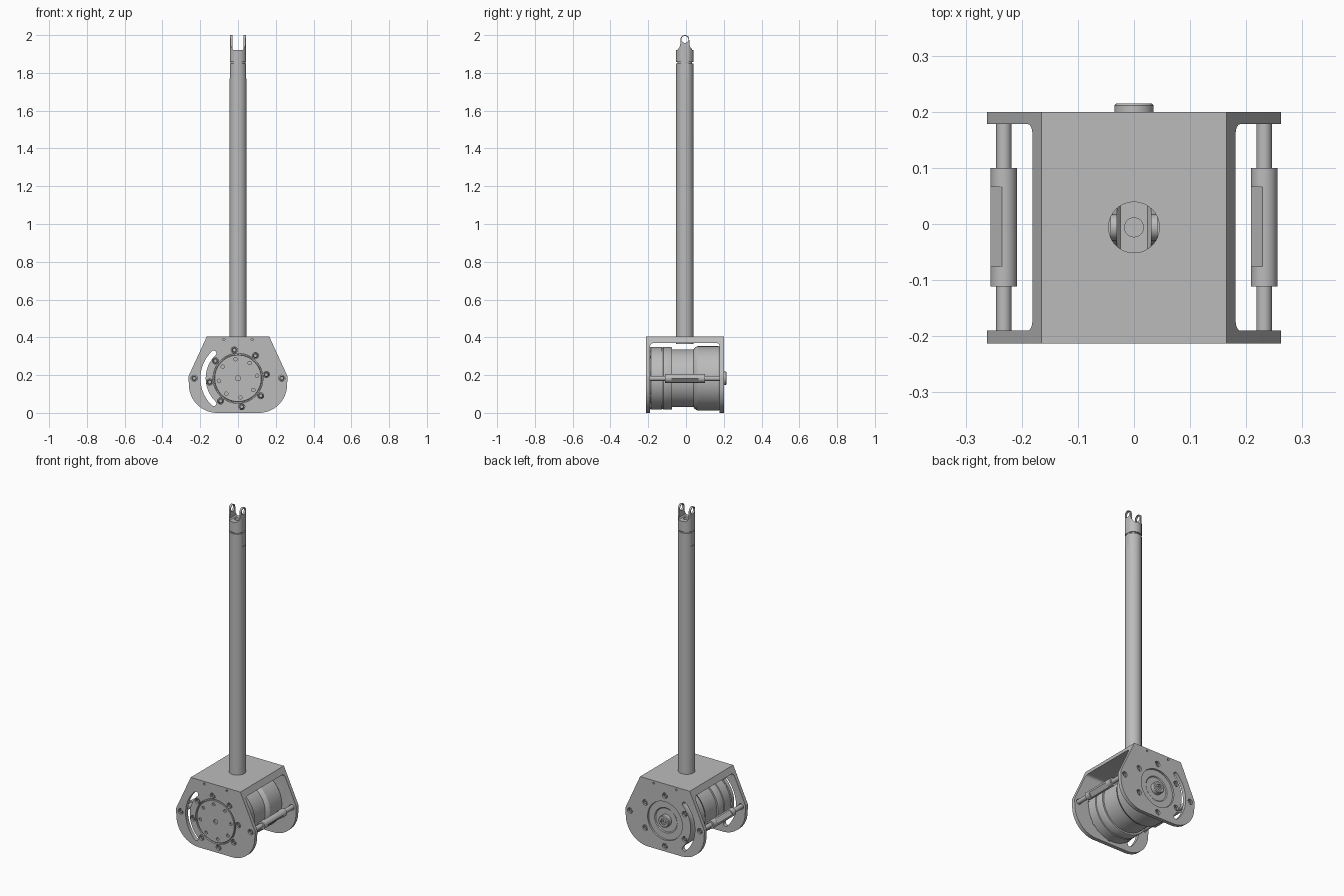
import bpy, bmesh
from math import sin, cos, pi, radians
from mathutils import Matrix, Vector

if "Cube" in bpy.data.objects:
    bpy.data.objects.remove(bpy.data.objects["Cube"], do_unlink=True)

GREY = (0.5, 0.5, 0.5, 1)
metal = bpy.data.materials.new("grey metal")
metal.use_nodes = True
metal.diffuse_color = GREY
metal.node_tree.nodes["Principled BSDF"].inputs["Base Color"].default_value = GREY

AXLE = 0.183           # height of the motor axis
FRONT, BACK = -0.213, 0.2
TO_Y = Matrix.Rotation(-pi / 2, 4, 'X')


def finish(name, bm):
    bmesh.ops.recalc_face_normals(bm, faces=bm.faces)
    me = bpy.data.meshes.new(name)
    bm.to_mesh(me)
    bm.free()
    me.materials.append(metal)
    me.shade_smooth()
    me.set_sharp_from_angle(angle=radians(30))
    ob = bpy.data.objects.new(name, me)
    bpy.context.collection.objects.link(ob)
    return ob


def add_lathe(bm, profile, at, matrix=Matrix(), steps=48):
    """Revolve (radius, position) pairs around the z axis, then place them."""
    part = bmesh.new()
    vs = [part.verts.new((r, 0, t)) for r, t in profile]
    es = [part.edges.new(p) for p in zip(vs, vs[1:])]
    bmesh.ops.spin(part, geom=vs + es, cent=(0, 0, 0), axis=(0, 0, 1),
                   angle=2 * pi, steps=steps)
    bmesh.ops.remove_doubles(part, verts=part.verts, dist=1e-5)
    bmesh.ops.recalc_face_normals(part, faces=part.faces)
    part.transform(Matrix.Translation(at) @ matrix)
    tmp = bpy.data.meshes.new("tmp")
    part.to_mesh(tmp)
    part.free()
    bm.from_mesh(tmp)
    bpy.data.meshes.remove(tmp)


def lathe(name, profile, at=(0, 0, 0), matrix=Matrix(), steps=48):
    bm = bmesh.new()
    add_lathe(bm, profile, at, matrix, steps)
    return finish(name, bm)


def rod(r, a, b):
    return [(0, a), (r, a), (r, b), (0, b)]


def add_prism(bm, points, a, b, axis='y'):
    """Extrude a side outline between two positions along x or y."""
    place = (lambda u, v: (u, a, v)) if axis == 'y' else (lambda u, v: (a, u, v))
    face = bm.faces.new([bm.verts.new(place(u, v)) for u, v in points])
    new = bmesh.ops.extrude_face_region(bm, geom=[face])["geom"]
    shift = Vector((0, b - a, 0) if axis == 'y' else (b - a, 0, 0))
    bmesh.ops.translate(bm, verts=[g for g in new if isinstance(g, bmesh.types.BMVert)], vec=shift)


def add_box(bm, centre, size, rot=Matrix()):
    bmesh.ops.create_cube(bm, size=1, matrix=Matrix.Translation(centre) @ rot @ Matrix.Diagonal((*size, 1)))


def arc(cx, cz, r, start, end, n):
    return [(cx + r * cos(radians(start + (end - start) * i / n)),
             cz + r * sin(radians(start + (end - start) * i / n))) for i in range(n + 1)]


def cut(ob, bm, operation='DIFFERENCE'):
    """Apply a boolean and discard the cutter."""
    tool = finish("cutter", bm)
    tool.hide_render = True
    mod = ob.modifiers.new("cut", 'BOOLEAN')
    mod.operation, mod.solver, mod.object = operation, 'EXACT', tool
    dg = bpy.context.evaluated_depsgraph_get()
    me = bpy.data.meshes.new_from_object(ob.evaluated_get(dg))
    ob.modifiers.clear()
    ob.data = me
    bpy.data.objects.remove(tool, do_unlink=True)
    me.shade_smooth()
    me.set_sharp_from_angle(angle=radians(30))


def circle_of(radius, count, start):
    return [(radius * cos(radians(start + i * 360 / count)),
             AXLE + radius * sin(radians(start + i * 360 / count))) for i in range(count)]


# Bracket: one solid block with the outline of the end plates
half = arc(0.11, 0.15, 0.15, -90, 0, 14) + arc(0.22, 0.185, 0.042, 0, 25, 4) + [(0.165, 0.405)]
bm = bmesh.new()
add_prism(bm, half + [(-x, z) for x, z in reversed(half)], FRONT, BACK)
bracket = finish("bracket", bm)

# Hollow between the end plates, with rounded upper corners
bm = bmesh.new()
hollow = [(-0.19, -0.1)] + [(0.178, -0.1)] + arc(0.16, 0.352, 0.018, 0, 90, 6) \
    + arc(-0.172, 0.352, 0.018, 90, 180, 6)
add_prism(bm, hollow, -0.5, 0.5, 'x')
cut(bracket, bm)

# Openings in both plates
front_bolts = circle_of(0.151, 8, 97.5)
back_bolts = circle_of(0.151, 6, 90)
side_bolts = [(-0.232, AXLE), (0.232, AXLE)]
slot = arc(0, AXLE, 0.199, 134, 226, 20)
lower, upper = [(0.185 * cos(radians(a)), AXLE + 0.185 * sin(radians(a))) for a in (226, 134)]
slot += arc(*lower, 0.014, 226, 406, 8)[1:-1]
slot += arc(0, AXLE, 0.171, 226, 134, 20) + arc(*upper, 0.014, -46, 134, 8)[1:-1]
bm = bmesh.new()
add_prism(bm, slot, -0.3, 0.3)
for y, bolts, opening in ((FRONT, front_bolts, 0.132), (BACK, back_bolts, 0.115)):
    add_lathe(bm, rod(opening, -0.03, 0.03), (0, y, AXLE), TO_Y, 64)
    for x, z in bolts + side_bolts:
        add_lathe(bm, rod(0.0165, -0.03, 0.03), (x, y, z), TO_Y, 20)
    for x in (-0.075, 0.075):
        add_lathe(bm, rod(0.006, -0.015, 0.015), (x, y, 0.389), TO_Y, 12)
cut(bracket, bm)

# Screws with sunken sockets
for label, y, sign, bolts in (("front", FRONT, 1, front_bolts), ("back", BACK, -1, back_bolts)):
    bm = bmesh.new()
    turn = TO_Y if sign > 0 else TO_Y.inverted()
    for x, z in bolts + side_bolts:
        add_lathe(bm, [(0, 0.014), (0.007, 0.014), (0.007, 0.005), (0.011, 0.005),
                       (0.013, 0.007), (0.013, 0.026), (0, 0.026)], (x, y, z), turn, 18)
    finish(label + "_screws", bm)

# Motor housing
lathe("motor_housing", [
    (0, -0.2), (0.131, -0.2), (0.131, -0.189), (0.163, -0.189), (0.166, -0.186),
    (0.166, -0.128), (0.162, -0.126), (0.162, -0.122), (0.166, -0.12), (0.166, -0.08),
    (0.163, -0.073), (0.153, -0.073), (0.153, 0.04), (0.16, 0.044), (0.17, 0.06),
    (0.17, 0.172), (0.167, 0.177), (0.114, 0.177), (0.114, 0.19), (0.075, 0.19),
    (0.07, 0.186), (0, 0.186)], (0, 0, AXLE), TO_Y, 80)

# Output disc with its ring of holes
disc = lathe("output_disc", [(0, -0.199), (0.125, -0.199), (0.125, -0.211), (0.123, FRONT), (0, FRONT)],
             (0, 0, AXLE), TO_Y, 64)
bm = bmesh.new()
for x, z in circle_of(0.102, 8, 97.5):
    add_lathe(bm, rod(0.009, -0.01, 0.01), (x, FRONT, z), TO_Y, 16)
add_lathe(bm, rod(0.013, -0.01, 0.01), (0, FRONT, AXLE), TO_Y, 20)
cut(disc, bm)

# Rear hub
lathe("rear_hub", [(0, 0.18), (0.035, 0.18), (0.035, 0.211), (0.031, 0.215), (0.018, 0.215),
                   (0.018, 0.207), (0.01, 0.207), (0.01, 0.2), (0, 0.2)], (0, 0, AXLE), TO_Y, 40)

# Spacer rods with wrench flats
for label, x in (("right", -0.232), ("left", 0.232)):
    spacer = lathe(label + "_spacer_rod", [
        (0, -0.192), (0.0135, -0.192), (0.0135, -0.111), (0.0235, -0.111),
        (0.0235, 0.1), (0.0135, 0.1), (0.0135, 0.18), (0, 0.18)], (x, 0, AXLE), TO_Y, 32)
    bm = bmesh.new()
    for angle in (138, 318):
        a = radians(angle)
        add_box(bm, (x + 0.0378 * cos(a), -0.005, AXLE + 0.0378 * sin(a)), (0.04, 0.142, 0.06),
                Matrix.Rotation(-a, 4, 'Y'))
    cut(spacer, bm)

# Tall tube with flats near the top
MAST_Y = -0.006
mast = lathe("mast_tube", rod(0.046, 0.365, 1.85), (0, MAST_Y, 0), steps=64)
bm = bmesh.new()
for side in (-1, 1):
    add_box(bm, (side * 0.062, MAST_Y, 1.82), (0.04, 0.2, 0.1))
cut(mast, bm)

# Collar in the joint groove
lathe("joint_collar", rod(0.039, 1.84, 1.87), (0, MAST_Y, 0))

# Fork end: eye outline trimmed to the tube's round section
EYE_Z = 1.977
right_side = [(0.06, 1.858), (0.06, 1.922), (0.042, 1.926), (0.031, 1.933), (0.025, 1.945)]
eye = right_side + arc(0, EYE_Z, 0.023, 0, 180, 20) + [(-y, z) for y, z in reversed(right_side)]
bm = bmesh.new()
add_prism(bm, [(y + MAST_Y, z) for y, z in eye], -0.042, 0.042, 'x')
fork = finish("fork_end", bm)
bm = bmesh.new()
add_lathe(bm, rod(0.046, 1.8, 2.1), (0, MAST_Y, 0), steps=64)
cut(fork, bm, 'INTERSECT')
bm = bmesh.new()
gap = [(-0.024, 1.92), (0.024, 1.92), (0.03, 1.928), (0.03, 2.1), (-0.03, 2.1), (-0.03, 1.928)]
add_prism(bm, gap, -0.1, 0.1)
cut(fork, bm)
bm = bmesh.new()
add_prism(bm, arc(MAST_Y, EYE_Z, 0.0185, 0, 345, 23), -0.1, 0.1, 'x')
add_lathe(bm, rod(0.017, 1.89, 1.93), (0, MAST_Y, 0), steps=24)
cut(fork, bm)
